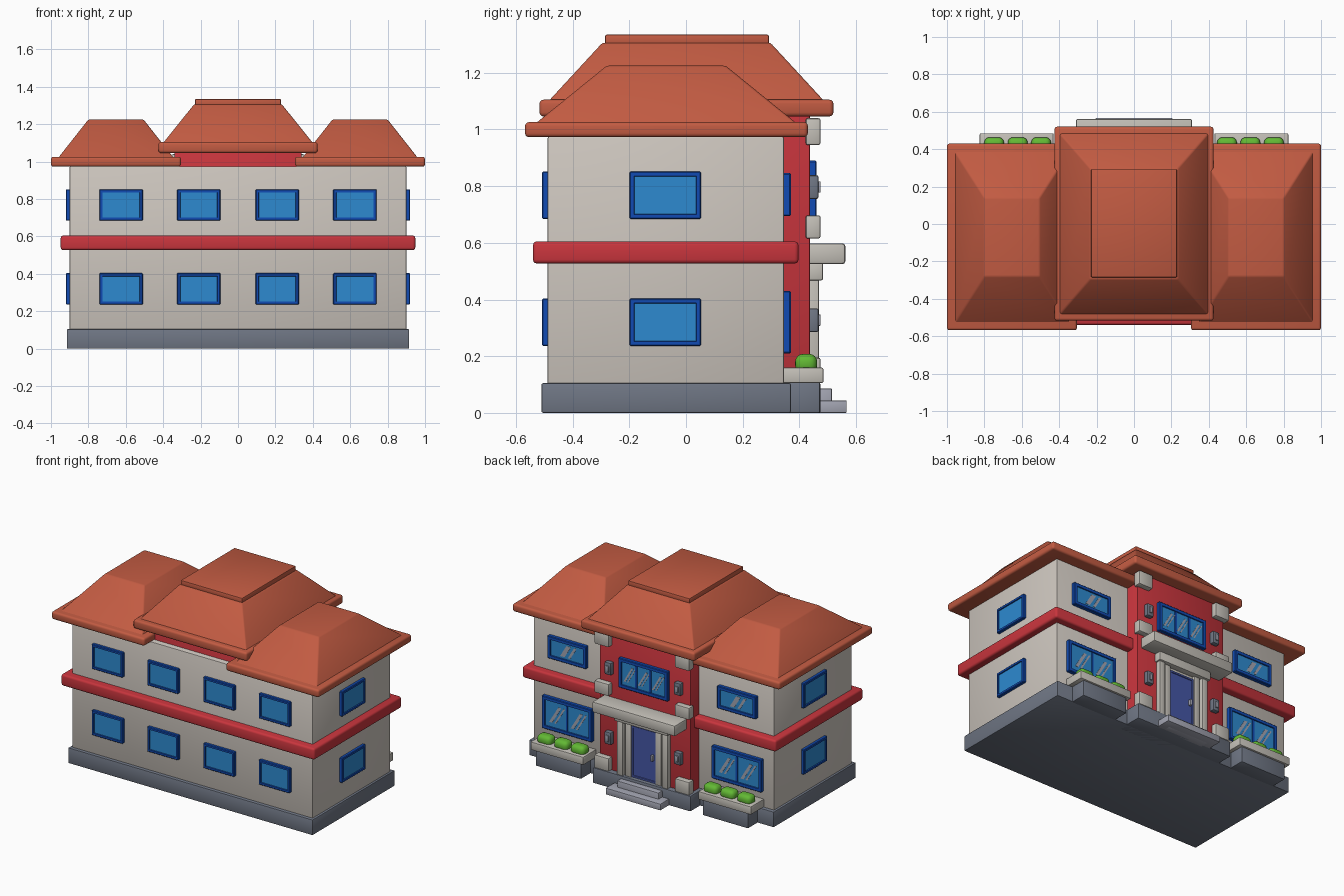
import bpy, bmesh
from math import pi
from mathutils import Matrix, Vector

cube = bpy.data.objects.get("Cube")
if cube:
    bpy.data.objects.remove(cube, do_unlink=True)


def material(name, hex_code):
    rgb = [int(hex_code[i:i + 2], 16) / 255 for i in (0, 2, 4)]
    col = [c / 12.92 if c < 0.04045 else ((c + 0.055) / 1.055) ** 2.4 for c in rgb] + [1]
    m = bpy.data.materials.new(name)
    m.use_nodes = True
    m.diffuse_color = col
    m.node_tree.nodes["Principled BSDF"].inputs["Base Color"].default_value = col
    return m


ROOF = material("terracotta", "c25b42")
RED = material("red", "c9353d")
WALL = material("warm wall", "cec7bf")
STONE = material("pale stone", "c4c0b8")
GREY = material("slate grey", "6f7684")
FRAME = material("frame blue", "114bb4")
GLASS = material("glass blue", "2d8ad0")
DOOR = material("door blue", "4556a6")
LEAF = material("leaf green", "62b834")
PALE = material("light grey", "a3a5b2")


def finish(name, bm, *mats):
    bmesh.ops.recalc_face_normals(bm, faces=bm.faces)
    mesh = bpy.data.meshes.new(name)
    bm.to_mesh(mesh)
    bm.free()
    for m in mats:
        mesh.materials.append(m)
    ob = bpy.data.objects.new(name, mesh)
    bpy.context.collection.objects.link(ob)
    return ob


def add_box(bm, x, y, z, mat=0):
    """Box from (low, high) ranges."""
    size = [r[1] - r[0] for r in (x, y, z)]
    mid = [(r[0] + r[1]) / 2 for r in (x, y, z)]
    verts = bmesh.ops.create_cube(bm, size=1, matrix=Matrix.Translation(mid) @ Matrix.Diagonal(size + [1]))["verts"]
    for f in {f for v in verts for f in v.link_faces}:
        f.material_index = mat
    return verts


def box(name, x, y, z, mat, bevel=0.006, segments=2):
    bm = bmesh.new()
    add_box(bm, x, y, z)
    if bevel:
        bmesh.ops.bevel(bm, geom=bm.edges[:], offset=bevel, segments=segments, profile=0.5, affect="EDGES")
    return finish(name, bm, mat)


def mirrored_box(name, x, *args, **kw):
    box("left_" + name, x, *args, **kw)
    box("right_" + name, (-x[1], -x[0]), *args, **kw)


def hip(name, x, y, z, inset_x, inset_y):
    """Truncated hip roof."""
    bm = bmesh.new()
    verts = add_box(bm, x, y, z)
    cx, cy = sum(x) / 2, sum(y) / 2
    for v in verts:
        if v.co.z > z[0] + 0.01:
            v.co.x += inset_x if v.co.x < cx else -inset_x
            v.co.y += inset_y if v.co.y < cy else -inset_y
    bmesh.ops.bevel(bm, geom=bm.edges[:], offset=0.008, segments=2, profile=0.5, affect="EDGES")
    finish(name, bm, ROOF)


def window(name, loc, turn, w, h, border=0.017, panes=1, streaks=False):
    """Framed recessed window, built facing -y and turned into place."""
    bm = bmesh.new()
    add_box(bm, (-w / 2, w / 2), (-0.02, 0.01), (-h / 2, h / 2))
    bmesh.ops.bevel(bm, geom=bm.edges[:], offset=0.004, segments=1, affect="EDGES")
    front = min(bm.faces, key=lambda f: f.calc_center_median().y)
    bmesh.ops.inset_region(bm, faces=[front], thickness=border)
    bmesh.ops.inset_region(bm, faces=[front], thickness=0.002, depth=-0.007)
    front.material_index = 1
    pane = (w - 2 * border) / panes
    for i in range(panes):
        left = -w / 2 + border + i * pane
        if i:
            add_box(bm, (left - 0.007, left + 0.007), (-0.018, -0.01), (border - h / 2, h / 2 - border))
        if streaks:
            # Slanted reflections on each pane
            tall = h * 0.26
            for shift, wide in ((0.38, 0.14), (0.62, 0.08)):
                cx = left + pane * shift
                for v in add_box(bm, (cx, cx + pane * wide), (-0.0145, -0.012), (-tall, tall), 2):
                    v.co.x += v.co.z * min(0.6, pane * 0.28 / tall)
    bm.transform(Matrix.Translation(loc) @ Matrix.Rotation(turn, 4, "Z"))
    finish(name, bm, FRAME, GLASS, PALE)


# Main body
box("foundation", (-0.915, 0.915), (-0.51, 0.37), (0, 0.105), GREY)
box("main_walls", (-0.9, 0.9), (-0.488, 0.345), (0.1, 0.975), WALL)
box("floor_band", (-0.948, 0.948), (-0.54, 0.397), (0.527, 0.605), RED, 0.014, 3)
box("entrance_foundation", (-0.365, 0.365), (0.3, 0.475), (0, 0.105), GREY)
box("entrance_block", (-0.34, 0.34), (-0.45, 0.438), (0.1, 1.06), RED)

# Roofs
mirrored_box("wing_eaves", (0.305, 1), (-0.568, 0.43), (0.973, 1.026), ROOF, 0.014, segments=3)
for side, x in (("left", (0.345, 0.96)), ("right", (-0.96, -0.345))):
    hip(side + "_wing_roof", x, (-0.53, 0.39), (1.022, 1.225), 0.16, 0.25)
box("centre_eaves", (-0.425, 0.425), (-0.517, 0.52), (1.046, 1.105), ROOF, 0.014, 3)
hip("centre_roof", (-0.4, 0.4), (-0.485, 0.488), (1.1, 1.306), 0.165, 0.19)
box("roof_cap", (-0.23, 0.23), (-0.285, 0.292), (1.295, 1.335), ROOF, 0.006)

# Windows on the plain front and the two ends
for level, z in (("lower", 0.32), ("upper", 0.768)):
    for i, x in enumerate((-0.625, -0.21, 0.21, 0.625)):
        window(f"{level}_front_window_{i + 1}", (x, -0.488, z), 0, 0.232, 0.168)
    window(level + "_left_end_window", (0.9, -0.073, z), pi / 2, 0.252, 0.168)
    window(level + "_right_end_window", (-0.9, -0.073, z), -pi / 2, 0.252, 0.168)

# Windows on the entrance side
for side, s in (("left", 1), ("right", -1)):
    window(side + "_wing_low_window", (s * 0.635, 0.35, 0.32), pi, 0.375, 0.22, 0.026, 2, True)
    window(side + "_wing_high_window", (s * 0.635, 0.35, 0.77), pi, 0.29, 0.152, 0.026, 1, True)
window("entrance_window", (0, 0.441, 0.79), pi, 0.37, 0.2, 0.026, 3, True)

# Corner stones and wall lamps
for level, z in (("low", (0.105, 0.195)), ("middle", (0.615, 0.697)), ("high", (0.945, 1.04))):
    mirrored_box(level + "_corner_stone", (0.248, 0.355), (0.422, 0.475), z, STONE, 0.008)
for level, z in (("low", 0.327), ("high", 0.797)):
    mirrored_box(level + "_lamp_body", (0.235, 0.285), (0.43, 0.468), (z - 0.042, z + 0.042), GREY, 0.008)
    mirrored_box(level + "_lamp_glass", (0.25, 0.27), (0.46, 0.475), (z - 0.02, z + 0.02), PALE, 0.003)

# Entrance: canopy, posts, door and steps
box("canopy", (-0.31, 0.31), (0.4, 0.562), (0.525, 0.598), STONE, 0.01)
box("lintel", (-0.2, 0.2), (0.42, 0.484), (0.468, 0.527), STONE)
mirrored_box("outer_post", (0.145, 0.19), (0.42, 0.47), (0.1, 0.475), STONE)
mirrored_box("door_jamb", (0.092, 0.135), (0.42, 0.458), (0.1, 0.475), STONE, 0.004)
box("door_backing", (-0.15, 0.15), (0.42, 0.443), (0.1, 0.475), STONE, 0)
bm = bmesh.new()
add_box(bm, (-0.094, 0.094), (0.42, 0.45), (0.105, 0.45))
panel = max(bm.faces, key=lambda f: f.calc_center_median().y)
bmesh.ops.inset_region(bm, faces=[panel], thickness=0.016)
bmesh.ops.inset_region(bm, faces=[panel], thickness=0.003, depth=-0.004)
finish("door", bm, DOOR)
box("door_handle", (-0.073, -0.057), (0.44, 0.466), (0.255, 0.295), PALE, 0.004)
box("upper_step", (-0.155, 0.155), (0.45, 0.515), (0, 0.086), PALE, 0.004)
box("lower_step", (-0.205, 0.205), (0.45, 0.567), (0, 0.044), PALE, 0.004)

# Planters with shrubs
mirrored_box("planter_base", (0.455, 0.795), (0.34, 0.473), (0, 0.11), GREY)
mirrored_box("planter", (0.43, 0.825), (0.34, 0.485), (0.105, 0.16), STONE)
for i, x in enumerate((0.497, 0.622, 0.748)):
    mirrored_box(f"shrub_{i + 1}", (x - 0.053, x + 0.053), (0.385, 0.463), (0.14, 0.208), LEAF, 0.028, segments=4)

# Smooth shading with crisp edges
for ob in bpy.context.scene.objects:
    ob.select_set(ob.type == "MESH")
    if ob.type == "MESH":
        bpy.context.view_layer.objects.active = ob
bpy.ops.object.shade_smooth_by_angle(angle=pi / 6)
